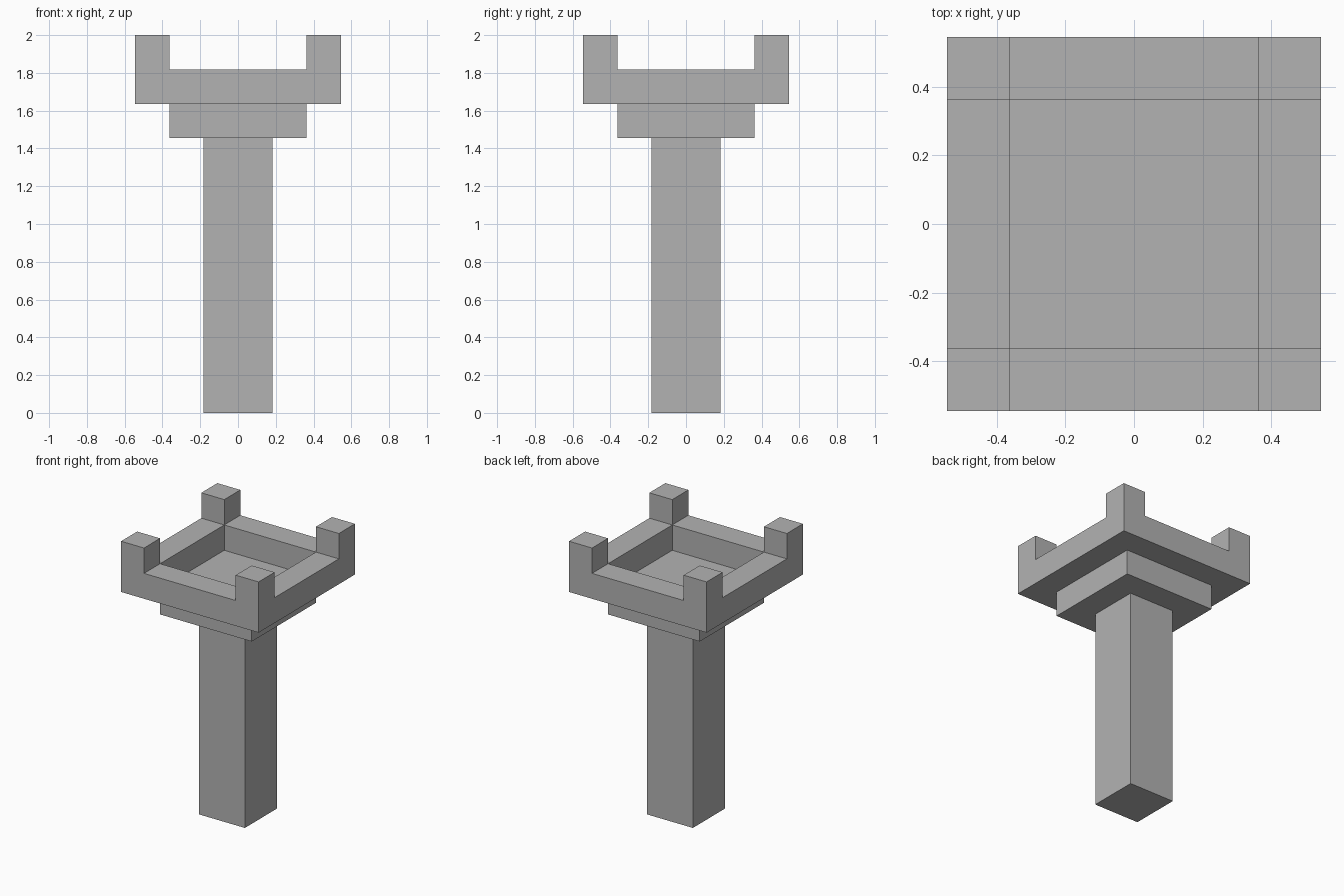
import bpy
import bmesh
from mathutils import Vector

if "Cube" in bpy.data.objects:
    bpy.data.objects.remove(bpy.data.objects["Cube"])

U = 2 / 11  # one block

stone = bpy.data.materials.new("grey_stone")
stone.diffuse_color = (0.45, 0.45, 0.45, 1)
stone.use_nodes = True
stone.node_tree.nodes["Principled BSDF"].inputs["Base Color"].default_value = stone.diffuse_color


def make_object(name, bm):
    bmesh.ops.recalc_face_normals(bm, faces=bm.faces)
    mesh = bpy.data.meshes.new(name)
    bm.to_mesh(mesh)
    bm.free()
    mesh.materials.append(stone)
    obj = bpy.data.objects.new(name, mesh)
    bpy.context.collection.objects.link(obj)


def block(name, half, z0, z1):
    bm = bmesh.new()
    bmesh.ops.create_cube(bm, size=1)
    bmesh.ops.scale(bm, vec=(2 * half, 2 * half, z1 - z0), verts=bm.verts)
    bmesh.ops.translate(bm, vec=(0, 0, (z0 + z1) / 2), verts=bm.verts)
    make_object(name, bm)


def raise_faces(bm, faces, height):
    result = bmesh.ops.extrude_face_region(bm, geom=faces)["geom"]
    verts = [g for g in result if isinstance(g, bmesh.types.BMVert)]
    bmesh.ops.translate(bm, vec=(0, 0, height), verts=verts)
    return [g for g in result if isinstance(g, bmesh.types.BMFace)]


# Square shaft and the wider ledge that also forms the sunken floor
block("shaft", U, 0, 8 * U)
block("ledge", 2 * U, 8 * U, 9 * U)

# Overhanging parapet: a square ring with a raised post at each corner
bm = bmesh.new()
steps = [-3 * U, -2 * U, 2 * U, 3 * U]
grid = [[bm.verts.new(Vector((x, y, 9 * U))) for y in steps] for x in steps]
for i in range(3):
    for j in range(3):
        if (i, j) != (1, 1):
            bm.faces.new((grid[i][j], grid[i + 1][j],
                          grid[i + 1][j + 1], grid[i][j + 1]))
top = raise_faces(bm, list(bm.faces), U)
corners = []
for face in top:
    c = face.calc_center_median()
    if abs(c.x) > 2 * U and abs(c.y) > 2 * U:
        corners.append(face)
raise_faces(bm, corners, U)
make_object("parapet", bm)
